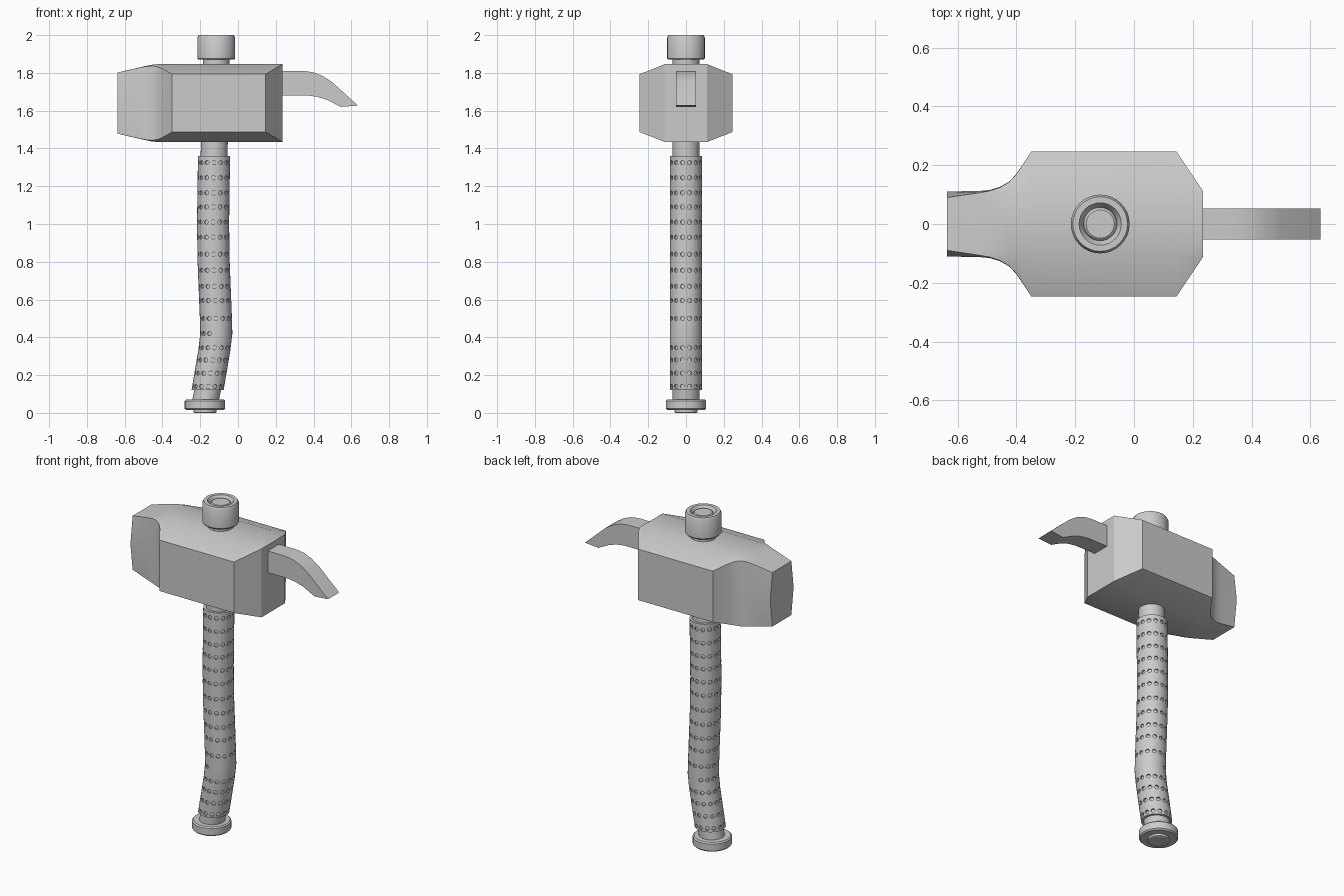
import bpy, bmesh, math
from mathutils import Matrix, Vector

if "Cube" in bpy.data.objects:
    bpy.data.objects.remove(bpy.data.objects["Cube"])


def finish(bm, name, smooth=True):
    bmesh.ops.recalc_face_normals(bm, faces=bm.faces)
    me = bpy.data.meshes.new(name)
    bm.to_mesh(me)
    bm.free()
    ob = bpy.data.objects.new(name, me)
    bpy.context.collection.objects.link(ob)
    if smooth:
        shade(ob)
    return ob


def shade(ob):
    bpy.ops.object.select_all(action='DESELECT')
    ob.select_set(True)
    bpy.context.view_layer.objects.active = ob
    bpy.ops.object.shade_smooth_by_angle(angle=math.radians(28))


def loft(name, sections, smooth=True):
    bm = bmesh.new()
    rings = [[bm.verts.new(p) for p in s] for s in sections]
    n = len(rings[0])
    for a, b in zip(rings, rings[1:]):
        for i in range(n):
            j = (i + 1) % n
            bm.faces.new((a[i], a[j], b[j], b[i]))
    bm.faces.new(rings[0])
    bm.faces.new(rings[-1])
    return finish(bm, name, smooth)


def ring(x, z, r, n=32):
    return [(x + r * math.cos(2 * math.pi * i / n), r * math.sin(2 * math.pi * i / n), z)
            for i in range(n)]


def lathe(name, x, profile):
    return loft(name, [ring(x, z, r) for r, z in profile])


# head: loft along x of symmetric ten-sided sections
MID = 1.64


def head_section(x, yt, ht, ys, hs, ym):
    half = [(yt, ht), (ys, hs), (ym, 0), (ys, -hs), (yt, -ht)]
    pts = half + [(-y, h) for y, h in reversed(half)]
    return [(x, y, MID + h) for y, h in pts]


loft("hammer_head", [head_section(*s) for s in [
    (0.235, 0.06, 0.206, 0.112, 0.206, 0.112),
    (0.145, 0.112, 0.206, 0.246, 0.153, 0.246),
    (-0.35, 0.112, 0.206, 0.246, 0.153, 0.246),
    (-0.40, 0.112, 0.206, 0.170, 0.182, 0.171),
    (-0.425, 0.108, 0.206, 0.143, 0.192, 0.144),
    (-0.455, 0.10, 0.203, 0.125, 0.197, 0.127),
    (-0.49, 0.09, 0.196, 0.113, 0.194, 0.116),
    (-0.53, 0.08, 0.187, 0.106, 0.186, 0.112),
    (-0.637, 0.06, 0.162, 0.09, 0.162, 0.111)]])

# claw: extruded curved profile
claw = [(0.22, 1.81), (0.35, 1.81), (0.40, 1.803), (0.45, 1.783), (0.50, 1.75),
        (0.635, 1.627), (0.545, 1.62), (0.47, 1.658), (0.42, 1.673), (0.37, 1.68), (0.22, 1.68)]
loft("claw", [[(x, y, z) for x, z in claw] for y in (-0.053, 0.053)])

# handle centre line (z, x)
PATH = [(0.05, -0.175), (0.12, -0.161), (0.34, -0.124), (0.42, -0.115), (0.50, -0.117),
        (0.80, -0.129), (1.0, -0.132), (1.36, -0.127), (1.5, -0.123), (1.87, -0.115)]


def centre(z):
    for (z0, x0), (z1, x1) in zip(PATH, PATH[1:]):
        if z <= z1:
            return x0 + (x1 - x0) * (z - z0) / (z1 - z0)
    return PATH[-1][1]


loft("handle_shaft", [ring(x, z, 0.071) for z, x in PATH])

# grip sleeve with rows of small round dents
grip = loft("grip", [ring(x, z, 0.085) for z, x in PATH[1:8]], False)
rows = [1.325, 1.245, 1.165, 1.09, 1.01, 0.93, 0.84, 0.755, 0.67, 0.595, 0.5, 0.42,
        0.345, 0.28, 0.21, 0.14]
bm = bmesh.new()
COUNT = 14
for z in rows:
    for k in range(COUNT):
        a = 2 * math.pi * (k + 0.5) / COUNT
        if z == 0.42 and math.cos(a) > -0.4:
            continue
        d = Vector((math.cos(a), math.sin(a), 0))
        m = Matrix.Translation(Vector((centre(z), 0, z)) + d * 0.087) @ \
            d.to_track_quat('Z', 'Y').to_matrix().to_4x4()
        bmesh.ops.create_cone(bm, cap_ends=True, segments=10, radius1=0.0115,
                              radius2=0.0115, depth=0.022, matrix=m)
cutter = finish(bm, "dent_cutter", False)
cutter.hide_render = True
cutter.hide_viewport = True
mod = grip.modifiers.new("dents", 'BOOLEAN')
mod.operation = 'DIFFERENCE'
mod.solver = 'EXACT'
mod.object = cutter
bpy.context.view_layer.objects.active = grip
bpy.ops.object.modifier_apply(modifier=mod.name)
bpy.data.objects.remove(cutter)
shade(grip)

# top cap with a ring-shaped recess around a plug
lathe("top_cap", -0.115, [(0.07, 1.87), (0.095, 1.87), (0.1, 1.877), (0.1, 1.985), (0.093, 2.0),
                          (0.072, 2.0), (0.06, 1.982), (0.057, 1.975), (0.053, 1.988),
                          (0.048, 1.992)])

# pommel with a small foot disc
lathe("pommel", -0.175, [(0.055, 0.0), (0.06, 0.003), (0.06, 0.015), (0.072, 0.015),
                         (0.1, 0.015), (0.107, 0.022), (0.107, 0.063), (0.1, 0.07), (0.07, 0.07)])
